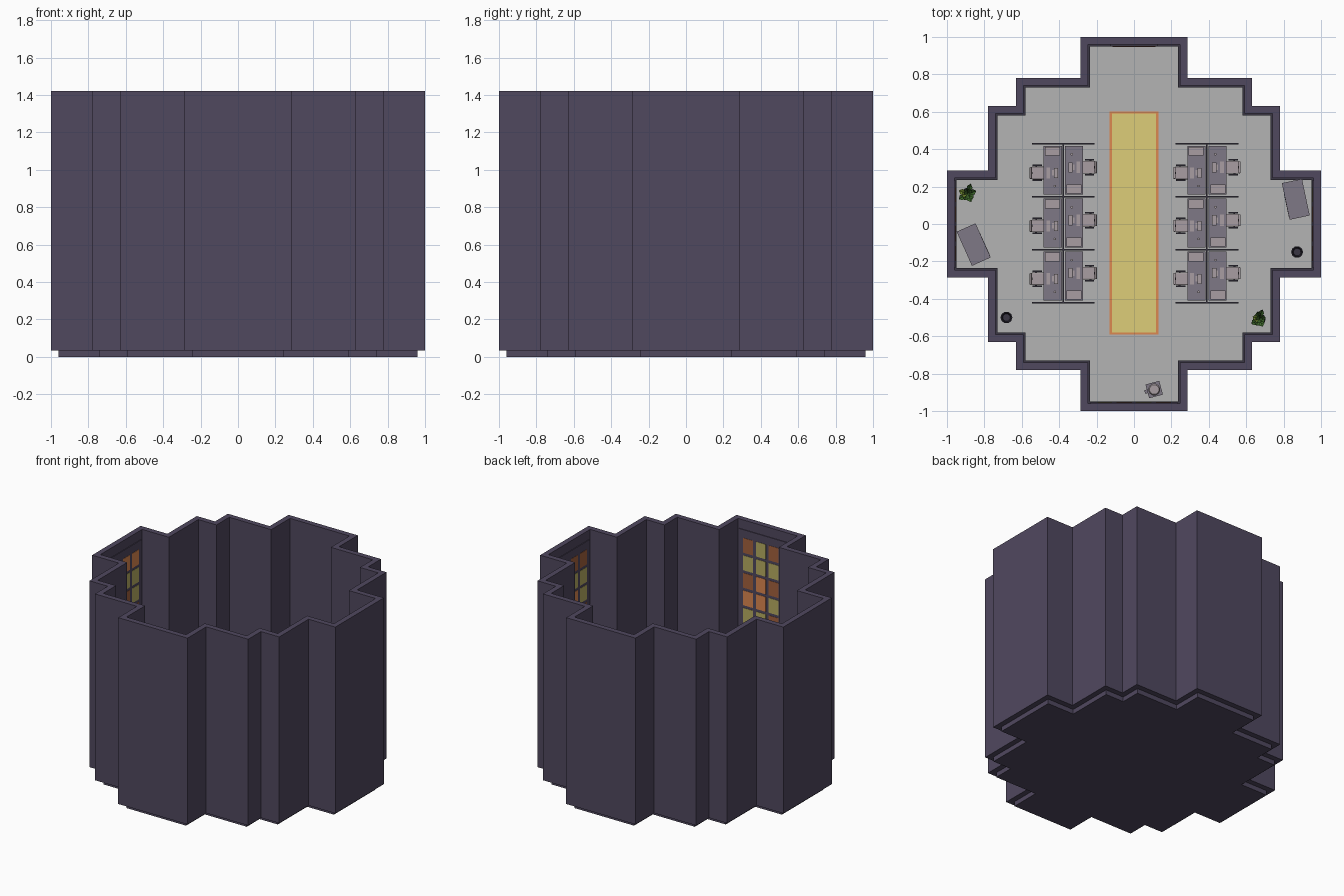
import bpy, bmesh, math, random
from mathutils import Matrix, Vector

if "Cube" in bpy.data.objects:
    bpy.data.objects.remove(bpy.data.objects["Cube"])

random.seed(4)
ZF = 0.035  # floor level


def mat(name, hexa):
    m = bpy.data.materials.new(name)
    c = [int(hexa[i:i + 2], 16) / 255 for i in (0, 2, 4)]
    m.diffuse_color = [((v + 0.055) / 1.055) ** 2.4 for v in c] + [1]
    m.use_nodes = True
    m.node_tree.nodes["Principled BSDF"].inputs["Base Color"].default_value = m.diffuse_color
    return m


WALL, FLOOR = mat("wall_purple", "50485f"), mat("floor_grey", "b4b4b4")
YEL, ORA = mat("yellow", "decd78"), mat("orange", "dc8850")
PALE, DESK = mat("pale", "a89ea2"), mat("desk_grey", "7f7886")
DARK, RUST = mat("dark", "3a3644"), mat("rust", "a4613d")
LEAF, LIME, GOLD = mat("leaf", "3f6b2c"), mat("lime", "9bbf45"), mat("gold", "b8ad62")


def finish(name, bm, *mats):
    bmesh.ops.recalc_face_normals(bm, faces=bm.faces)
    me = bpy.data.meshes.new(name)
    bm.to_mesh(me)
    bm.free()
    for m in mats:
        me.materials.append(m)
    ob = bpy.data.objects.new(name, me)
    bpy.context.collection.objects.link(ob)
    return ob


def place(x, y, z=ZF, deg=0):
    return Matrix.Translation((x, y, z)) @ Matrix.Rotation(math.radians(deg), 4, 'Z')


def boxes(name, m, spec, M=Matrix(), bevel=0):
    """One object from boxes given as (x0, x1, y0, y1, z0, z1)."""
    bm = bmesh.new()
    for x0, x1, y0, y1, z0, z1 in spec:
        T = Matrix.Translation(((x0 + x1) / 2, (y0 + y1) / 2, (z0 + z1) / 2))
        S = Matrix.Diagonal((x1 - x0, y1 - y0, z1 - z0, 1))
        bmesh.ops.create_cube(bm, size=1, matrix=M @ T @ S)
    if bevel:
        bmesh.ops.bevel(bm, geom=bm.edges[:], offset=bevel, segments=2, affect='EDGES', profile=0.5)
    return finish(name, bm, m)


def lathe(name, m, prof, M, n=10):
    """Spin an (r, z) profile about the local z axis."""
    bm = bmesh.new()
    rings = [[bm.verts.new(M @ Vector((r * math.cos(a * math.tau / n), r * math.sin(a * math.tau / n), z)))
              for a in range(n)] for r, z in prof]
    for p, q in zip(rings, rings[1:]):
        for i in range(n):
            bm.faces.new((p[i], p[(i + 1) % n], q[(i + 1) % n], q[i]))
    bm.faces.new(rings[0])
    bm.faces.new(rings[-1])
    return finish(name, bm, m)


# ---- stepped tower shell: the quarter outline repeats four times
def outline(d):
    q = [(.285, 1), (.285, .78), (.63, .78), (.63, .63), (.78, .63), (.78, .285), (1, .285)]
    pts = []
    for k in range(4):
        for x, y in q:
            x, y = x - d, y - d
            for _ in range(k):
                x, y = y, -x
            pts.append((x, y))
    return pts


def ring(name, m, d0, d1, z0, z1):
    bm = bmesh.new()
    loops = [[bm.verts.new((x, y, z)) for x, y in outline(d)]
             for d, z in ((d0, z0), (d0, z1), (d1, z1), (d1, z0))]
    n = len(loops[0])
    for k in range(4):
        a, b = loops[k], loops[(k + 1) % 4]
        for i in range(n):
            bm.faces.new((a[i], a[(i + 1) % n], b[(i + 1) % n], b[i]))
    return finish(name, bm, m)


ring("outer_wall", WALL, 0, .04, ZF, 1.42)
ring("baseboard", DARK, .04, .05, ZF, ZF + .03)

bm = bmesh.new()
lo, hi = [[bm.verts.new((x, y, z)) for x, y in outline(.04)] for z in (0, ZF)]
bm.faces.new(lo)
bm.faces.new(hi).material_index = 1
for i in range(len(lo)):
    j = (i + 1) % len(lo)
    bm.faces.new((lo[i], lo[j], hi[j], hi[i]))
finish("floor_slab", bm, WALL, FLOOR)

# ---- tall paned windows on three arm ends
for deg, side in ((0, "front"), (90, "right"), (-90, "left")):
    M = Matrix.Rotation(math.radians(deg), 4, 'Z')
    boxes(side + "_window_panel", WALL, [(-.235, .235, -.961, -.955, .1, 1.35)], M)
    panes = {}
    for r in range(8):
        for c in range(4):
            x, z = -.1575 + .105 * c, 1.235 - .13 * r
            panes.setdefault(random.choice((0, 0, 1, 1, 2)), []).append(
                (x - .041, x + .041, -.957, -.953, z - .055, z + .055))
    for k, spec in panes.items():
        boxes(side + "_window_panes", (GOLD, RUST, ORA)[k], spec, M)

# ---- wall screen on the back arm
boxes("wall_screen_frame", DARK, [(-.125, .125, .948, .96, .3, .46)])
boxes("wall_screen", RUST, [(-.115, .115, .945, .949, .31, .45)])

# ---- long rug
boxes("rug_border", ORA, [(-.13, .13, -.592, .602, ZF, ZF + .003)])
boxes("rug", YEL, [(-.118, .118, -.58, .59, ZF, ZF + .005)])


# ---- desk with chair; local +x points at the sitter
def workstation(M):
    boxes("desk", DESK, [(.008, .105, -.13, .13, .105, .115),
                         (.012, .1, -.13, -.12, 0, .105), (.012, .1, .12, .13, 0, .105),
                         (.012, .018, -.12, .12, .03, .105)], M)
    boxes("drawer_unit", PALE, [(.015, .1, -.118, -.07, .01, .1)], M)
    boxes("paper_tray", PALE, [(.018, .098, -.125, -.078, .115, .125)], M)
    boxes("monitor", PALE, [(.03, .06, 0, .03, .115, .12), (.042, .048, .01, .02, .12, .135),
                            (.028, .05, -.012, .042, .135, .178)], M)
    boxes("monitor_screen", DARK, [(.05, .051, -.008, .038, .139, .174)], M)
    boxes("keyboard", PALE, [(.07, .09, -.015, .045, .115, .119)], M)
    lathe("mug", PALE, [(.007, .115), (.007, .13)], M @ Matrix.Translation((.045, .085, 0)), 8)
    C = M @ Matrix.Translation((.135, .015, 0))
    boxes("chair_seat", PALE, [(-.035, .035, -.034, .034, .062, .078)], C, .005)
    boxes("chair_back", PALE, [(.033, .045, -.032, .032, .085, .165)], C, .004)
    boxes("chair_arms", DARK, [(-.02, .03, s * .04 - .004, s * .04 + .004, .1, .106) for s in (-1, 1)]
          + [(0, .008, s * .04 - .003, s * .04 + .003, .066, .1) for s in (-1, 1)]
          + [(.03, .037, -.006, .006, .065, .11)], C)
    lathe("chair_post", DARK, [(.006, .012), (.006, .064)], C, 8)
    for k in range(5):
        boxes("chair_foot", DARK, [(0, .036, -.004, .004, .006, .014), (.03, .038, -.005, .005, 0, .01)],
              C @ Matrix.Rotation(k * math.tau / 5, 4, 'Z'))


for cx in (-.378, .39):
    boxes("cubicle_partition", DARK, [(cx - .004, cx + .004, -.42, .43, ZF, .2)]
          + [(cx - .168, cx + .168, y - .004, y + .004, ZF, .2) for y in (.43, .146, -.137, -.42)])
    for cy in (.288, .005, -.278):
        workstation(place(cx, cy))
        workstation(place(cx, cy, ZF, 180))

# ---- vending machines
for x, y, deg in ((-.857, -.11, 24), (.865, .132, 12)):
    M = place(x, y, ZF, deg)
    s = 1 if x < 0 else -1
    boxes("vending_machine", DESK, [(-.055, .055, -.1, .1, 0, .28)], M)
    boxes("vending_window", DARK, sorted([(s * .055 - .001, s * .055 + .001, -.09, .04, .08, .265)]), M)

# ---- waste bins
for x, y in ((-.682, -.5), (.872, -.15)):
    lathe("waste_bin", DARK, [(.024, 0), (.032, .08), (.026, .08), (.02, .008)], place(x, y))

# ---- water cooler
M = place(.108, -.885, ZF, 15)
boxes("cooler_body", DESK, [(-.038, .038, -.038, .038, 0, .15), (-.052, -.036, -.01, .01, .1, .12)], M)
lathe("cooler_bottle", PALE, [(.015, .15), (.032, .165), (.032, .23), (.026, .238)], M, 12)

# ---- potted plants with folded leaves
for x, y in ((-.89, .16), (.67, -.51)):
    M = place(x, y)
    lathe("plant_pot", DARK, [(.024, 0), (.034, .06), (.029, .06), (.028, .052)], M)
    bm = bmesh.new()
    for k in range(13):
        a, tilt, L = k * 2.4, .25 + .065 * k, random.uniform(.07, .1)
        R = M @ Matrix.Translation((0, 0, .05)) @ Matrix.Rotation(a, 4, 'Z')
        w = .016
        ct, st = math.cos(tilt), math.sin(tilt)
        P = [(0, 0, 0), (L * .5 * st, w, L * .7 * ct), (L * .6 * st, 0, L * .65 * ct),
             (L * .5 * st, -w, L * .7 * ct), (L * st * .72, 0, L * ct * .95)]
        v = [bm.verts.new(R @ Vector(p)) for p in P]
        for t in ((0, 1, 2), (0, 2, 3), (1, 4, 2), (2, 4, 3)):
            bm.faces.new([v[i] for i in t]).material_index = int(k % 5 == 4)
    finish("plant_leaves", bm, LEAF, LIME)
